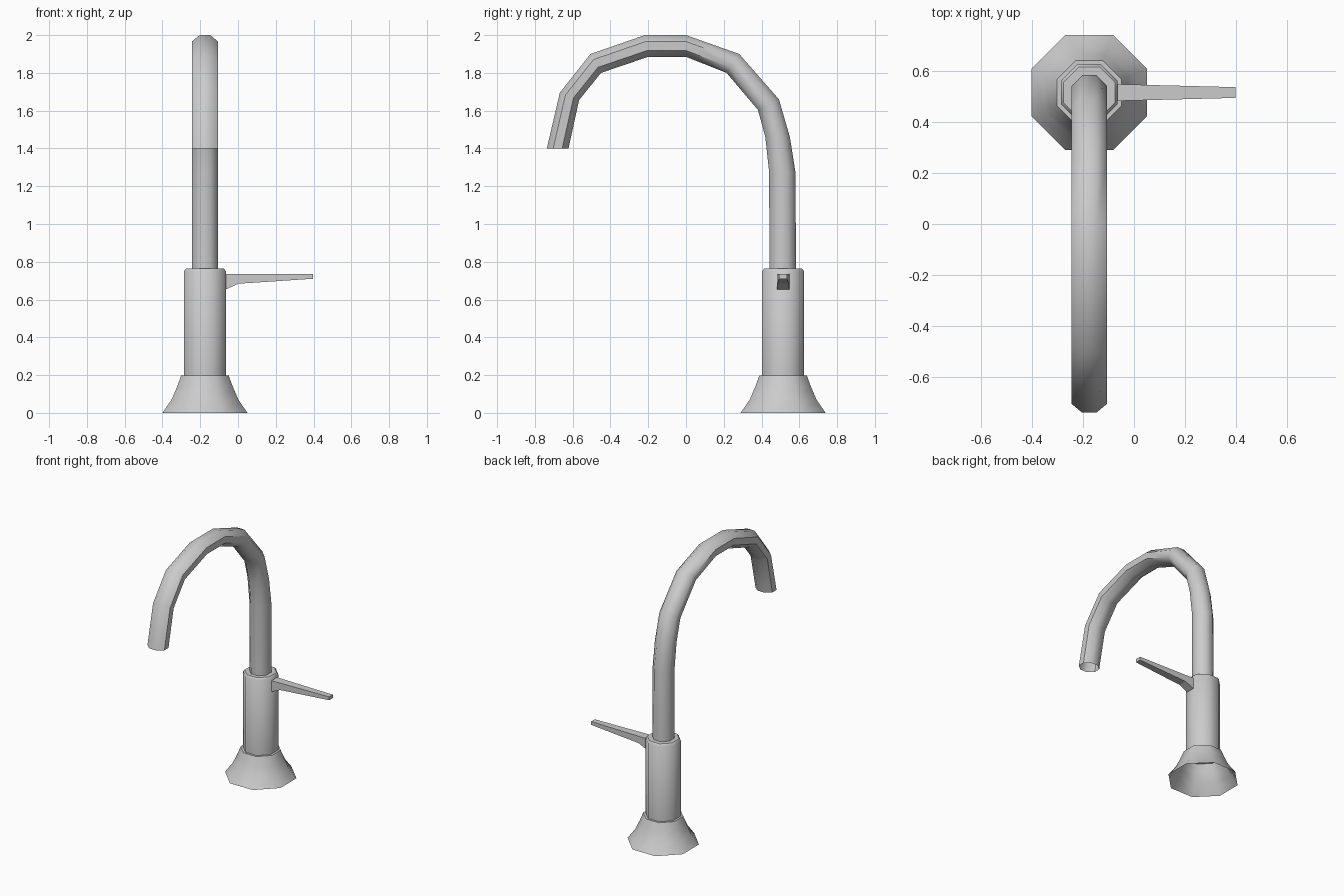
import bpy, bmesh, math
from mathutils import Vector

if "Cube" in bpy.data.objects:
    bpy.data.objects.remove(bpy.data.objects["Cube"])

CX, CY = -0.175, 0.514   # axis of the column
SIDES = 8


def octagon(center, u, v):
    """Ring with flat sides facing the half-axes u and v."""
    k = 1 / math.cos(math.pi / SIDES)
    ring = []
    for i in range(SIDES):
        a = (i + 0.5) * 2 * math.pi / SIDES
        ring.append(center + u * (k * math.cos(a)) + v * (k * math.sin(a)))
    return ring


def loft(name, rings, cap_start=False, cap_end=False, smooth=50):
    """Skin a list of equal-length rings into one object."""
    bm = bmesh.new()
    loops = [[bm.verts.new(p) for p in r] for r in rings]
    for a, b in zip(loops, loops[1:]):
        n = len(a)
        for i in range(n):
            j = (i + 1) % n
            bm.faces.new((a[i], a[j], b[j], b[i]))
    if cap_start:
        bm.faces.new(loops[0][::-1])
    if cap_end:
        bm.faces.new(loops[-1])
    bmesh.ops.recalc_face_normals(bm, faces=bm.faces)
    mesh = bpy.data.meshes.new(name)
    bm.to_mesh(mesh)
    bm.free()
    ob = bpy.data.objects.new(name, mesh)
    bpy.context.collection.objects.link(ob)
    bpy.ops.object.select_all(action='DESELECT')
    ob.select_set(True)
    bpy.context.view_layer.objects.active = ob
    if smooth:
        bpy.ops.object.shade_smooth_by_angle(angle=math.radians(smooth))
    return ob


def turned(name, profile, **kw):
    """Eight-sided turned part from (radius, z) pairs."""
    return loft(name, [octagon(Vector((CX, CY, z)), Vector((r, 0, 0)), Vector((0, r, 0)))
                       for r, z in profile], **kw)


# Flared foot, open underneath
turned("base_flare", [(0.225, 0), (0.177, 0.07), (0.147, 0.14), (0.126, 0.197), (0.111, 0.197)])

# Column body with a softened top edge
turned("body", [(0.111, 0.197), (0.111, 0.750), (0.100, 0.764)], cap_end=True)

# Gooseneck spout: outer and inner (y, z) points of each ring, open at the tip
spout = [
    ((0.582, 0.76), (0.442, 0.76)),
    ((0.580, 1.27), (0.440, 1.275)),
    ((0.550, 1.46), (0.420, 1.46)),
    ((0.492, 1.66), (0.381, 1.604)),
    ((0.282, 1.90), (0.215, 1.80)),
    ((0.000, 2.00), (0.000, 1.885)),
    ((-0.218, 2.00), (-0.200, 1.885)),
    ((-0.506, 1.90), (-0.450, 1.80)),
    ((-0.668, 1.695), (-0.566, 1.656)),
    ((-0.737, 1.40), (-0.622, 1.40)),
]
rings = []
for outer, inner in spout:
    o, i = Vector((CX, *outer)), Vector((CX, *inner))
    rings.append(octagon((o + i) / 2, Vector((0.069, 0, 0)), (o - i) / 2))
loft("spout", rings)

# Tapered side lever: x, half width, bottom z
lever = [(-0.068, 0.033, 0.652), (0.003, 0.031, 0.684), (0.396, 0.021, 0.710)]
loft("lever", [[Vector((x, CY + s * w, z)) for s, z in
                ((-1, zb), (1, zb), (1, 0.735), (-1, 0.735))]
               for x, w, zb in lever], cap_start=True, cap_end=True, smooth=0)
